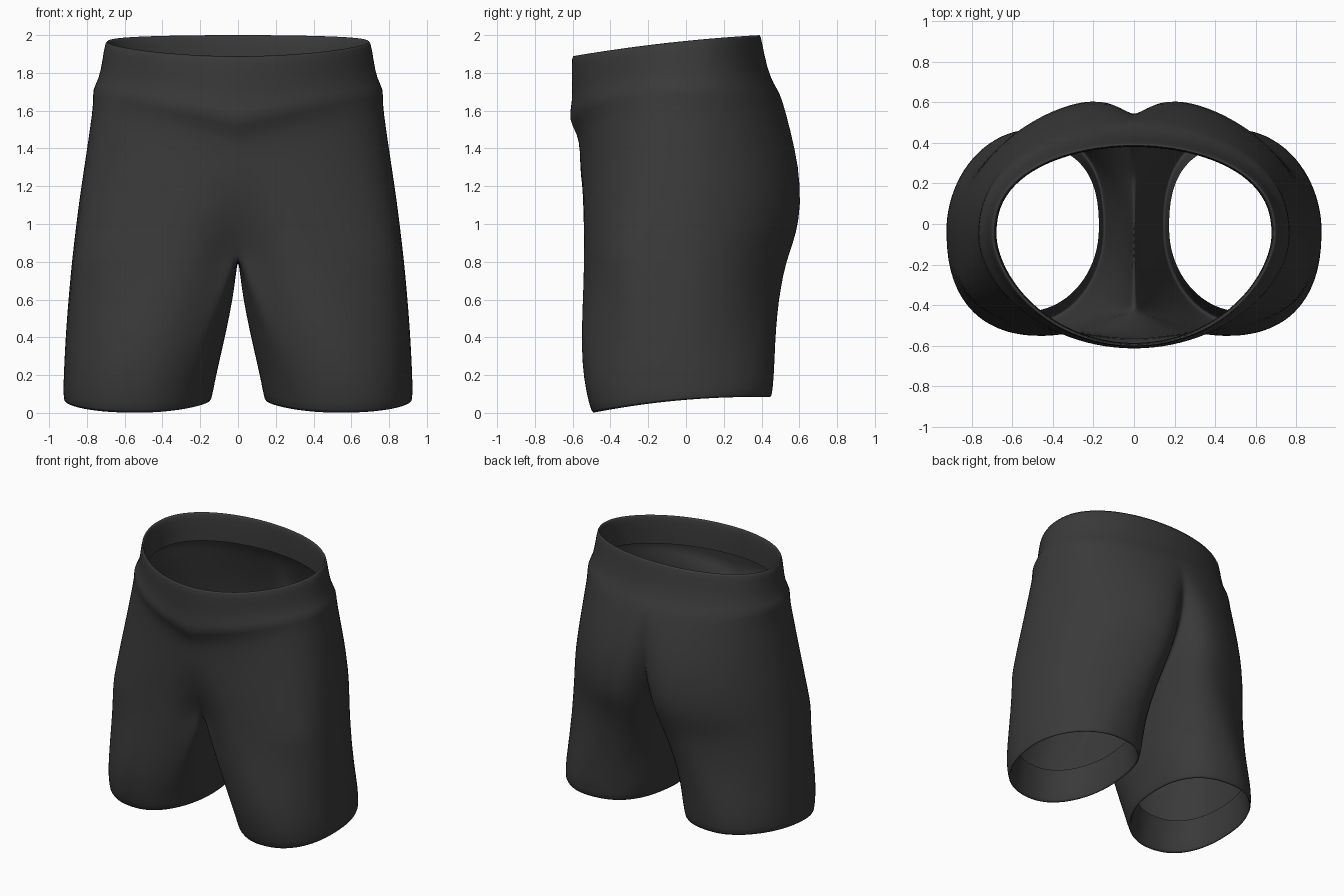
import bpy, bmesh, math

if "Cube" in bpy.data.objects:
    bpy.data.objects.remove(bpy.data.objects["Cube"])

N, K, A = 32, 9, math.radians(42)   # outer segments, inner-thigh points, inner corner angle
YC = -0.05

# Torso rows: z, half width, front y, back y, front power, back power, front dent, back dent, front drop
TORSO = [
    (1.975, .705, -.605, .395, 1.15, .84, 0, 0, 0),
    (1.87, .72, -.605, .415, 1.15, .85, 0, 0, .05),
    (1.77, .738, -.60, .445, 1.15, .86, 0, 0, .11),
    (1.71, .775, -.625, .485, 1.10, .88, 0, 0, .16),
    (1.66, .765, -.575, .51, 1.0, .90, 0, 0, .18),
    (1.50, .787, -.56, .565, .85, .95, 0, .02, .11),
    (1.30, .817, -.56, .625, .76, 1.0, 0, .09, .04),
    (1.10, .847, -.565, .645, .66, 1.0, .03, .19, 0),
    (.95, .865, -.565, .625, .58, 1.0, .08, .28, 0),
    (.84, .878, -.565, .585, .52, .97, .13, .36, 0),
]
# Leg rows: z, outer x, front y, back y, inner x, roundness
LEGS = [
    (.74, .888, -.565, .55, .010, .15),
    (.60, .90, -.565, .515, .028, .38),
    (.43, .912, -.565, .49, .06, .65),
    (.25, .92, -.555, .475, .095, .88),
    (.11, .925, -.53, .465, .122, 1.0),
    (-.01, .925, -.50, .455, .14, 1.0),
]
# Angles round the half outline, gathered toward both centre lines
TS = [math.pi * (i / N - .6 * math.sin(2 * math.pi * i / N) / (2 * math.pi)) for i in range(N + 1)]


def spow(v, p):
    return math.copysign(abs(v) ** p, v)


def half_ring(w, yf, yb, ef, eb, df, db):
    """Half outline from centre front, round the hip, to centre back."""
    pts = []
    for i, t in enumerate(TS):
        x = 0 if i in (0, N) else w * math.sin(t)
        c = math.cos(t)
        if c > 0:
            y = YC + (yf - YC) * c ** ef + df * math.exp(-(x / .18) ** 2)
        else:
            y = YC + (yb - YC) * (-c) ** eb - db * math.exp(-(x / .085) ** 1.1)
        pts.append((x, y))
    return pts


def add_inner(pts):
    """Close a half outline along its inner side."""
    (x0, y0), (x1, y1) = pts[0], pts[-1]
    return pts + [(x1 + (x0 - x1) * j / (K + 1), y1 + (y0 - y1) * j / (K + 1))
                  for j in range(1, K + 1)]


def leg_ring(w, yf, yb, g, s):
    """Blend from the split hip outline to a rounded leg outline."""
    d = half_ring(w, yf, yb, *TORSO[-1][4:8])
    d = add_inner([(g + x * (w - g) / w, y) for x, y in d])
    angles = [-A + (math.pi + 2 * A) * i / N for i in range(N + 1)]
    angles += [math.pi + A + (math.pi - 2 * A) * j / (K + 1) for j in range(1, K + 1)]
    cx, hx, cy, hy = (w + g) / 2, (w - g) / 2, (yf + yb) / 2, (yb - yf) / 2
    ring = []
    for (dx, dy), a in zip(d, angles):
        front, outer = math.cos(a) > 0, math.sin(a) > 0
        p = (.85 if outer else 1) if front else (1.04 if outer else .78)
        lx = cx + hx * spow(math.sin(a), p)
        ly = cy - hy * spow(math.cos(a), p)
        ring.append((dx + (lx - dx) * s, dy + (ly - dy) * s))
    return ring


bm = bmesh.new()


def skin(upper, lower, closed):
    n = len(lower)
    for i in range(n if closed else n - 1):
        j = (i + 1) % n
        bm.faces.new((lower[i], lower[j], upper[j], upper[i]))


# Waistband, pointed yoke fold and hips
rings = []
for r, row in enumerate(TORSO):
    tilt = (1, .6, .2)[r] if r < 3 else 0
    ring = []
    for t, (x, y) in zip(TS, half_ring(*row[1:8])):
        front = max(0, 1 - math.sin(t)) if t < math.pi / 2 else 0
        z = row[0] + tilt * (.1 * y - .055 * y * y) - row[8] * front
        ring.append(bm.verts.new((x, y, z)))
    rings.append(ring)

# Folded lining inside the waistband
rim = rings[0]
for scale, dz in ((.975, -.003), (.965, -.10), (.965, -.22)):
    rings.insert(0, [bm.verts.new((v.co.x * scale, YC + (v.co.y - YC) * scale, v.co.z + dz))
                     for v in rim])
for a, b in zip(rings, rings[1:]):
    skin(a, b, False)

# Crotch seam, then the leg
split = rings[-1]
seam = add_inner([(v.co.x, v.co.y) for v in split])[N + 1:]
prev = split + [bm.verts.new((0, y, .84 - .02 * math.sin(math.pi * (j + 1) / (K + 1))))
                for j, (x, y) in enumerate(seam)]
for z, *row in LEGS:
    fade = max(0, 1 - z / .5)
    ring = [bm.verts.new((x, y, z + fade * (.072 + .08 * y - .11 * y * y)))
            for x, y in leg_ring(*row)]
    skin(prev, ring, True)
    prev = ring

# Folded lining inside the hem
hem = prev
cx, cy = .53, -.02
for sx, sy, dz in ((.97, .965, .003), (.94, .91, .12), (.92, .86, .24)):
    ring = [bm.verts.new((cx + (v.co.x - cx) * sx, cy + (v.co.y - cy) * sy, v.co.z + dz))
            for v in hem]
    skin(prev, ring, True)
    prev = ring

mesh = bpy.data.meshes.new("shorts")
for f in bm.faces:
    f.smooth = True
bm.to_mesh(mesh)
bm.free()

fabric = bpy.data.materials.new("charcoal fabric")
fabric.diffuse_color = (.042, .042, .042, 1)
fabric.use_nodes = True
fabric.node_tree.nodes["Principled BSDF"].inputs["Base Color"].default_value = fabric.diffuse_color
mesh.materials.append(fabric)

shorts = bpy.data.objects.new("shorts", mesh)
bpy.context.collection.objects.link(shorts)

# Mirror to the other leg and smooth the cloth
mirror = shorts.modifiers.new("mirror", 'MIRROR')
mirror.use_clip = True
mirror.merge_threshold = .0005
sub = shorts.modifiers.new("smooth cloth", 'SUBSURF')
sub.levels = sub.render_levels = 1
